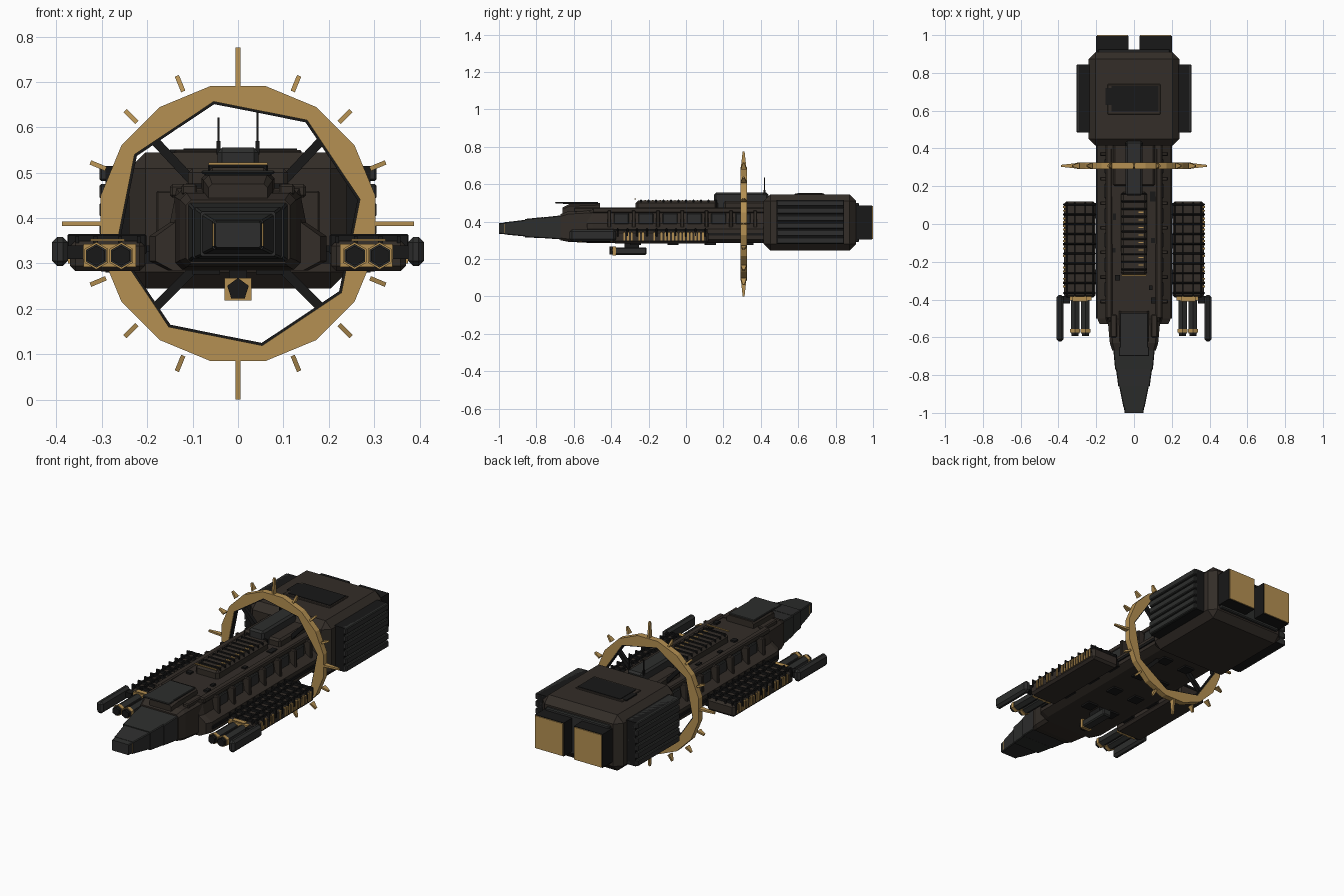
import bpy, bmesh, math, random
from mathutils import Matrix, Vector

if "Cube" in bpy.data.objects:
    bpy.data.objects.remove(bpy.data.objects["Cube"])
random.seed(4)


def material(name, rgb):
    m = bpy.data.materials.new(name)
    m.diffuse_color = (*rgb, 1)
    m.use_nodes = True
    m.node_tree.nodes["Principled BSDF"].inputs["Base Color"].default_value = m.diffuse_color
    return m


BROWN = material("brown_plating", (0.033, 0.026, 0.021))
GREY = material("grey_plating", (0.026, 0.027, 0.026))
BLACK = material("black_metal", (0.009, 0.009, 0.009))
GOLD = material("gold_trim", (0.46, 0.28, 0.085))


def finish(name, bm, mat):
    bmesh.ops.recalc_face_normals(bm, faces=bm.faces)
    me = bpy.data.meshes.new(name)
    bm.to_mesh(me)
    bm.free()
    me.materials.append(mat)
    ob = bpy.data.objects.new(name, me)
    bpy.context.collection.objects.link(ob)
    return ob


def boxes(name, mat, specs, bevel=0, mirror=False):
    """One object from (x0, x1, y0, y1, z0, z1) boxes, optionally mirrored in x."""
    bm = bmesh.new()
    specs = list(specs)
    if mirror:
        specs += [(-s[1], -s[0], *s[2:]) for s in specs]
    for x0, x1, y0, y1, z0, z1 in specs:
        m = Matrix.Translation(((x0 + x1) / 2, (y0 + y1) / 2, (z0 + z1) / 2)) \
            @ Matrix.Diagonal((x1 - x0, y1 - y0, z1 - z0, 1))
        bmesh.ops.create_cube(bm, size=1, matrix=m)
    if bevel:
        bmesh.ops.bevel(bm, geom=bm.edges[:], offset=bevel, segments=1, affect='EDGES')
    return finish(name, bm, mat)


def loft(name, mat, sections):
    """Skin equal-length loops of points, closing both ends."""
    bm = bmesh.new()
    rows = [[bm.verts.new(p) for p in s] for s in sections]
    n = len(rows[0])
    for a, b in zip(rows, rows[1:]):
        for i in range(n):
            bm.faces.new((a[i], a[(i + 1) % n], b[(i + 1) % n], b[i]))
    bm.faces.new(rows[0])
    bm.faces.new(rows[-1])
    return finish(name, bm, mat)


def octagon(y, w, z0, z1, c):
    half = [(w - c, z0), (w, z0 + c), (w, z1 - c), (w - c, z1)]
    return [(x, y, z) for x, z in half] + [(-x, y, z) for x, z in reversed(half)]


def hull_section(y, s=1.0, top=0.465):
    half = [(0.155, 0.285), (0.195, 0.305), (0.195, 0.36), (0.15, 0.39), (0.135, top)]
    return [(x * s, y, z) for x, z in half] + [(-x * s, y, z) for x, z in reversed(half)]


# Main hull and its side panels
loft("main_hull", BROWN, [hull_section(-0.53, 0.93, 0.45), hull_section(-0.5), hull_section(0.45, 1, 0.475)])
boxes("hull_side_ribs", BROWN, [(0.13, 0.18, -0.42 + 0.13 * i, -0.4 + 0.13 * i, 0.36, 0.46)
                                for i in range(7)], 0.004, True)
boxes("hull_side_panels", GREY, [(0.13, 0.155, -0.385 + 0.13 * i, -0.305 + 0.13 * i, 0.385, 0.445)
                                 for i in range(6)], 0.004, True)
boxes("hull_upper_rails", BROWN, [(0.115, 0.15, -0.5, 0.43, 0.445, 0.475)], 0.006, True)
boxes("hull_lower_rails", BLACK, [(0.18, 0.202, -0.5, 0.42, 0.325, 0.34)], 0, True)
boxes("belly_hatches", BLACK, [(0.04, 0.1, -0.3 + 0.2 * i, -0.24 + 0.2 * i, 0.276, 0.287)
                               for i in range(4)], 0, True)

# Stepped nose
loft("neck", BROWN, [octagon(-0.67, 0.115, 0.3, 0.44, 0.012), octagon(-0.63, 0.128, 0.292, 0.455, 0.015),
                     octagon(-0.5, 0.14, 0.285, 0.462, 0.015)])
for i, (ya, yb, wa, wb, a0, a1, b0, b1) in enumerate([
        (-0.77, -0.66, 0.1, 0.11, 0.312, 0.422, 0.304, 0.434),
        (-0.86, -0.765, 0.083, 0.096, 0.316, 0.414, 0.311, 0.424),
        (-0.97, -0.855, 0.056, 0.079, 0.331, 0.396, 0.32, 0.41),
        (-1.0, -0.965, 0.05, 0.054, 0.335, 0.391, 0.332, 0.395)]):
    loft(f"nose_segment_{i}", GREY, [octagon(ya, wa, a0, a1, 0.004), octagon(yb, wb, b0, b1, 0.004)])
boxes("nose_trim", GOLD, [(0.052, 0.056, -0.972, -0.965, 0.338, 0.388)], 0, True)

# Bridge on the foredeck
loft("bridge", BROWN, [octagon(-0.66, 0.065, 0.43, 0.475, 0.008), octagon(-0.62, 0.076, 0.43, 0.495, 0.012),
                       octagon(-0.46, 0.08, 0.43, 0.5, 0.012)])
boxes("bridge_visor", GREY, [(-0.08, 0.08, -0.7, -0.65, 0.497, 0.505), (-0.075, 0.075, -0.66, -0.47, 0.494, 0.505)], 0.003)
boxes("foredeck_lockers", BROWN, [(0.09, 0.125, -0.6, -0.48, 0.45, 0.475)], 0.005, True)

# Dorsal spine
boxes("dorsal_spine", BROWN, [(-0.07, 0.07, -0.27, 0.17, 0.45, 0.512)], 0.014)
boxes("spine_ribs", BLACK, [(-0.066, 0.066, -0.245 + 0.04 * i, -0.235 + 0.04 * i, 0.46, 0.518) for i in range(11)], 0.003)
boxes("spine_slits", GOLD, [(0.025, 0.05, -0.221 + 0.04 * i, -0.215 + 0.04 * i, 0.508, 0.515) for i in range(8)])
boxes("spine_front_trim", GOLD, [(-0.065, 0.065, -0.276, -0.268, 0.517, 0.522)])
boxes("rear_spine", GREY, [(-0.045, 0.045, 0.15, 0.44, 0.46, 0.555)], 0.01)
boxes("rear_deck", BROWN, [(-0.11, 0.11, 0.2, 0.44, 0.46, 0.51)], 0.01)
boxes("antennas", BLACK, [(-0.045, -0.041, 0.418, 0.422, 0.54, 0.622), (0.041, 0.045, 0.418, 0.422, 0.54, 0.636),
                          (-0.047, -0.039, 0.414, 0.426, 0.54, 0.57), (0.039, 0.047, 0.414, 0.426, 0.54, 0.57)])
# Small deck fittings
boxes("deck_fittings", BLACK, [(x, x + random.uniform(0.015, 0.03), y, y + random.uniform(0.02, 0.06), 0.46, 0.476)
                               for x, y in [(0.08, -0.35), (0.09, -0.1), (-0.11, 0.02), (0.085, 0.12),
                                            (-0.1, -0.3), (0.09, -0.42), (-0.115, -0.15), (-0.1, 0.25)]])

# Aft block
boxes("aft_block", BROWN, [(-0.24, 0.24, 0.415, 0.91, 0.245, 0.545)], 0.036)
boxes("aft_roof_plates", BROWN, [(-0.14, 0.14, 0.58, 0.74, 0.54, 0.55)], 0.003)
boxes("aft_roof_hatch", BLACK, [(-0.12, 0.13, 0.595, 0.73, 0.54, 0.553), (-0.15, -0.12, 0.63, 0.72, 0.54, 0.551)])
boxes("radiator_panels", BLACK, [(0.235, 0.292, 0.485, 0.845, 0.28, 0.515)], 0, True)
boxes("radiator_slats", GREY, [(0.24, 0.305, 0.485, 0.845, 0.282 + 0.04 * i, 0.315 + 0.04 * i)
                               for i in range(6)], 0.004, True)

# Engines
boxes("engine_housings", BLACK, [(0.03, 0.2, 0.89, 0.995, 0.305, 0.485)], 0, True)
boxes("engine_mount", GREY, [(-0.19, 0.19, 0.9, 0.925, 0.29, 0.5)], 0.005)
boxes("engine_exhausts", GOLD, [(0.033, 0.197, 0.99, 1.0, 0.308, 0.482)], 0, True)

# Gold ring: 16-sided outside, 8-sided inside
CY, CZ = 0.308, 0.388


def ring(name, mat, y0, y1, outer, inner_a, inner_b):
    bm = bmesh.new()
    loops = []
    for y, is_out in ((y0, 1), (y1, 1), (y1, 0), (y0, 0)):
        row = []
        for k in range(16):
            a = math.radians(11.25 + 22.5 * k)
            r = outer if is_out else (inner_b if k % 2 else inner_a)
            row.append(bm.verts.new((r * math.cos(a), y, CZ + r * math.sin(a))))
        loops.append(row)
    for j in range(4):
        p, q = loops[j], loops[(j + 1) % 4]
        for k in range(16):
            n = (k + 1) % 16
            bm.faces.new((p[k], p[n], q[n], q[k]))
    finish(name, bm, mat)


ring("gold_ring", GOLD, 0.292, 0.325, 0.309, 0.274, 0.253)
ring("ring_liner", BLACK, 0.296, 0.321, 0.28, 0.268, 0.248)

# Ring spikes, longer on the four main axes
bm = bmesh.new()
for k in range(16):
    a = k * math.pi / 8
    r0, r1 = (0.29, 0.3875) if k % 4 == 0 else (0.315, 0.35)
    if k % 4:
        r1 = 0.352
    rot = Matrix.Translation((0, CY, CZ)) @ Matrix.Rotation(-a, 4, 'Y')
    v = [bm.verts.new(rot @ Vector((r, sy * d, sz * 0.005))) for r, d in ((r0, 0.016), (r1, 0.005))
         for sy, sz in ((-1, -1), (1, -1), (1, 1), (-1, 1))]
    for f in ((0, 1, 2, 3), (4, 5, 6, 7), (0, 1, 5, 4), (1, 2, 6, 5), (2, 3, 7, 6), (3, 0, 4, 7)):
        bm.faces.new([v[i] for i in f])
finish("ring_spikes", bm, GOLD)

# Diagonal struts from hull to ring
bm = bmesh.new()
for sx in (-1, 1):
    for (xa, za), (xb, zb) in (((0.08, 0.46), (0.185, 0.572)), ((0.09, 0.295), (0.18, 0.205))):
        d = Vector((sx * (xb - xa), 0, zb - za))
        m = Matrix.Translation((sx * (xa + xb) / 2, CY, (za + zb) / 2)) \
            @ d.to_track_quat('Z', 'Y').to_matrix().to_4x4() @ Matrix.Diagonal((0.02, 0.02, d.length, 1))
        bmesh.ops.create_cube(bm, size=1, matrix=m)
finish("ring_struts", bm, BLACK)

# Side pods with a lattice roof and gold louvres
boxes("side_pods", BROWN, [(0.205, 0.37, -0.39, 0.12, 0.283, 0.35)], 0.012, True)
boxes("pod_brackets", BLACK, [(0.18, 0.22, y, y + 0.08, 0.3, 0.34) for y in (-0.32, -0.13, 0.03)], 0, True)
boxes("pod_lattice_bars", BLACK, [(0.202, 0.376, -0.37 + 0.052 * i, -0.36 + 0.052 * i, 0.32, 0.365)
                                  for i in range(10)], 0.003, True)
boxes("pod_lattice_rails", BLACK, [(x, x + 0.008, -0.385, 0.115, 0.345, 0.361)
                                   for x in (0.215, 0.255, 0.31, 0.35)], 0, True)
boxes("pod_louvres", GOLD, [(0.36, 0.375, -0.335 + 0.02 * i, -0.325 + 0.02 * i, 0.3, 0.345)
                            for i in range(22) if i not in (3, 6, 7, 9)], 0, True)
boxes("pod_front_plates", GOLD, [(0.225, 0.34, -0.405, -0.385, 0.292, 0.343),
                                 (0.25, 0.325, -0.41, -0.385, 0.35, 0.354)], 0, True)

# Twin guns on each pod
guns, bands, muzzles = bmesh.new(), bmesh.new(), bmesh.new()
for sx in (-1, 1):
    for x in (0.257, 0.312):
        for bm, y0, y1, r, n in ((guns, -0.58, -0.38, 0.026, 6), (bands, -0.575, -0.557, 0.03, 6),
                                 (muzzles, -0.592, -0.575, 0.022, 6)):
            m = Matrix.Translation((sx * x, (y0 + y1) / 2, 0.317)) @ Matrix.Rotation(math.pi / 2, 4, 'X')
            bmesh.ops.create_cone(bm, cap_ends=True, segments=n, radius1=r, radius2=r, depth=y1 - y0, matrix=m)
finish("gun_barrels", guns, GREY)
finish("gun_bands", bands, GOLD)
finish("gun_muzzles", muzzles, BLACK)

# Outrigger launchers
boxes("outriggers", GREY, [(0.374, 0.41, -0.622, -0.375, 0.294, 0.358)], 0.012, True)
boxes("outrigger_arms", BLACK, [(0.34, 0.385, -0.42, -0.38, 0.31, 0.34)], 0, True)

# Belly turret
boxes("turret_body", GREY, [(-0.026, 0.026, -0.38, -0.21, 0.222, 0.262)], 0.006)
boxes("turret_mount", BLACK, [(-0.02, 0.02, -0.33, -0.25, 0.255, 0.29)])
boxes("turret_plate", GOLD, [(-0.03, 0.03, -0.392, -0.375, 0.218, 0.268)])
bm = bmesh.new()
bmesh.ops.create_cone(bm, cap_ends=True, segments=5, radius1=0.025, radius2=0.025, depth=0.03,
                      matrix=Matrix.Translation((0, -0.395, 0.243)) @ Matrix.Rotation(math.pi / 2, 4, 'X'))
finish("turret_muzzle", bm, BLACK)
